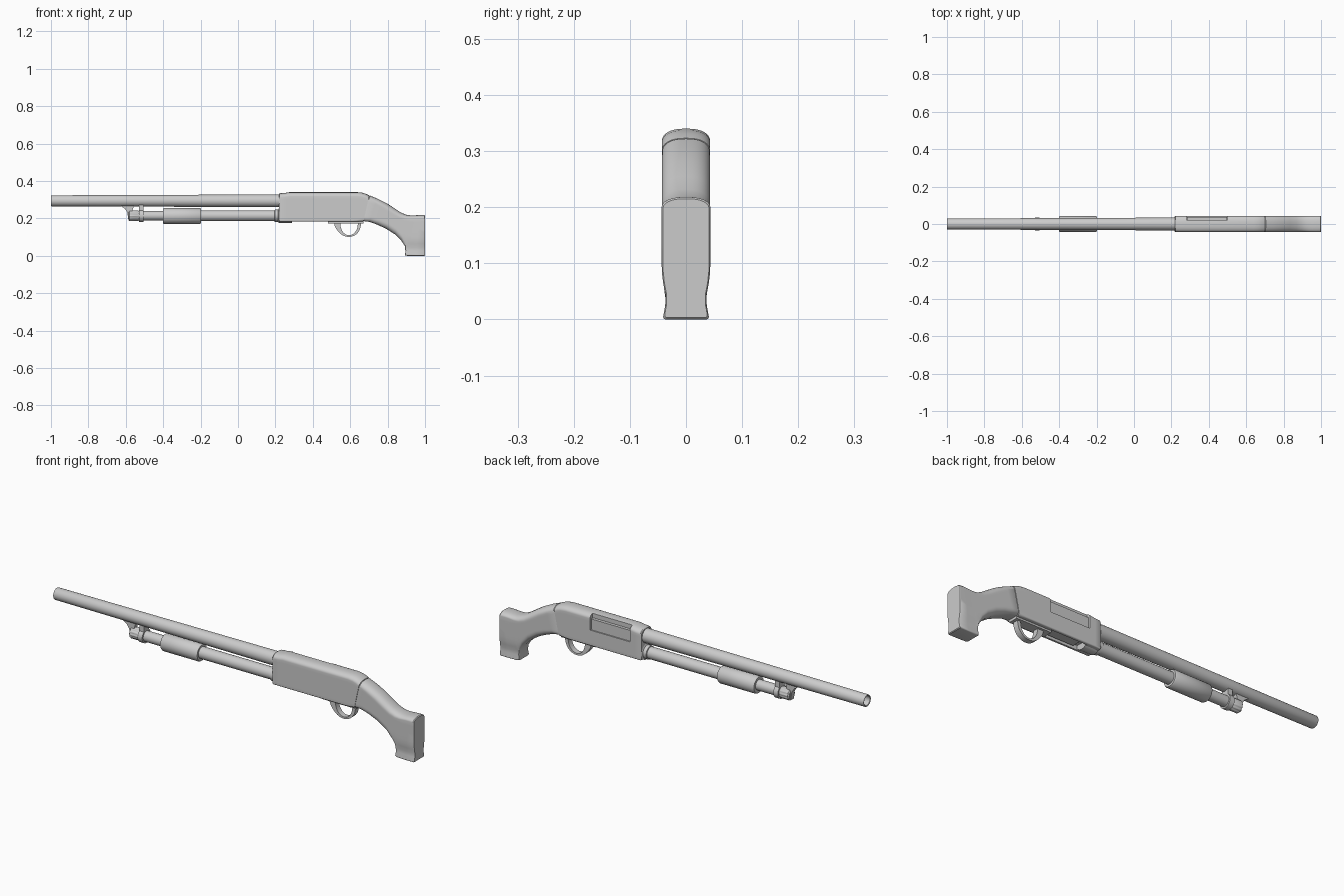
import bpy, bmesh, math

if "Cube" in bpy.data.objects:
    bpy.data.objects.remove(bpy.data.objects["Cube"])

grey = bpy.data.materials.new("grey metal")
grey.diffuse_color = (0.6, 0.6, 0.6, 1)
grey.use_nodes = True
grey.node_tree.nodes["Principled BSDF"].inputs["Base Color"].default_value = grey.diffuse_color


def finish(name, bm, angle=32):
    bmesh.ops.recalc_face_normals(bm, faces=bm.faces)
    me = bpy.data.meshes.new(name)
    bm.to_mesh(me)
    bm.free()
    ob = bpy.data.objects.new(name, me)
    bpy.context.collection.objects.link(ob)
    me.materials.append(grey)
    smooth(ob, angle)
    return ob


def smooth(ob, angle=32):
    bpy.ops.object.select_all(action='DESELECT')
    bpy.context.view_layer.objects.active = ob
    ob.select_set(True)
    bpy.ops.object.shade_smooth_by_angle(angle=math.radians(angle))


def skin(bm, rings, closed=False):
    """Bridge equal vertex rings; cap the ends unless closed into a loop."""
    n = len(rings[0])
    pairs = list(zip(rings, rings[1:])) + ([(rings[-1], rings[0])] if closed else [])
    for a, b in pairs:
        for i in range(n):
            j = (i + 1) % n
            bm.faces.new((a[i], a[j], b[j], b[i]))
    if not closed:
        bm.faces.new(rings[0])
        bm.faces.new(rings[-1])


def lathe(name, profile, zc, sides=32, ribs=0.0):
    """Revolve (x, radius) points about an axis along x at height zc."""
    bm = bmesh.new()
    rings = []
    for x, r in profile:
        ring = []
        for i in range(sides):
            a = 2 * math.pi * i / sides
            rr = r * (1 - ribs * (i % 4 > 1))
            ring.append(bm.verts.new((x, rr * math.cos(a), zc + rr * math.sin(a))))
        rings.append(ring)
    skin(bm, rings)
    return finish(name, bm)


def box(name, x, y, z):
    bm = bmesh.new()
    bmesh.ops.create_cube(bm, size=1)
    for v in bm.verts:
        for k, (lo, hi) in enumerate((x, y, z)):
            v.co[k] = lo if v.co[k] < 0 else hi
    return finish(name, bm)


def extrude(name, outline, half):
    """Extrude an (x, z) outline to y = +-half."""
    bm = bmesh.new()
    rings = [[bm.verts.new((x, y, z)) for x, z in outline] for y in (-half, half)]
    skin(bm, rings)
    return finish(name, bm)


def body_loft(name, sections, adjust=None):
    """Loft slanted sections: (top x, top z, bottom x, bottom z, half width, arch, bottom radius)."""
    bm = bmesh.new()
    rings = []
    for xt, zt, xb, zb, w, arch, rb in sections:
        h = math.hypot(xt - xb, zt - zb)
        half = []
        for i in range(6):      # rounded lower corner
            a = math.pi / 2 * i / 5
            half.append((w - rb + rb * math.sin(a), rb - rb * math.cos(a)))
        for i in range(1, 10):   # flat side
            half.append((w, rb + (h - arch - rb) * i / 10))
        for i in range(9):      # arched top
            a = math.pi / 2 * i / 8
            half.append((w * math.cos(a) ** 0.8 if i < 8 else 0, h - arch + arch * math.sin(a)))
        pts = half + [(-y, v) for y, v in reversed(half[:-1])]
        ring = []
        for y, v in pts:
            t = v / h
            x, z = xb + (xt - xb) * t, zb + (zt - zb) * t
            ring.append(bm.verts.new((x, y * (adjust(x, z) if adjust else 1), z)))
        rings.append(ring)
    skin(bm, rings)
    return finish(name, bm)


def cut(ob, cutter):
    m = ob.modifiers.new("cut", 'BOOLEAN')
    m.operation, m.solver, m.object = 'DIFFERENCE', 'EXACT', cutter
    bpy.ops.object.select_all(action='DESELECT')
    bpy.context.view_layer.objects.active = ob
    ob.select_set(True)
    bpy.ops.object.modifier_apply(modifier=m.name)
    bpy.data.objects.remove(cutter)


# Barrel with an open bore
lathe("barrel", [(-0.7, 0.023), (-0.998, 0.0235), (-1.0, 0.025), (-1.0, 0.028),
                 (-0.997, 0.0293), (-0.4, 0.0315), (0.24, 0.0345)], 0.294, 40)

# Magazine tube, sliding fore-end, collar and ribbed end cap
ZM = 0.214
lathe("magazine_tube", [(-0.54, 0.026), (-0.3, 0.026), (-0.3, 0.029), (0.26, 0.029)], ZM)
lathe("fore_end", [(-0.402, 0.031), (-0.402, 0.039), (-0.396, 0.0425),
                   (-0.204, 0.0425), (-0.198, 0.039), (-0.198, 0.031)], ZM - 0.001, 40)
lathe("tube_collar", [(0.195, 0.029), (0.197, 0.033), (0.215, 0.033)], ZM)
lathe("receiver_collar", [(0.215, 0.034), (0.218, 0.039), (0.29, 0.039)], ZM)
lathe("end_cap", [(-0.585, 0.022), (-0.58, 0.029), (-0.535, 0.029), (-0.53, 0.026)], ZM, 48, 0.06)

# Clamp and lug that join the tube to the barrel
lathe("clamp_ring", [(-0.53, 0.026), (-0.53, 0.034), (-0.505, 0.034), (-0.505, 0.026)], ZM)
box("clamp_block", (-0.53, -0.505), (-0.02, 0.02), (0.235, 0.28))
extrude("barrel_lug", [(-0.635, 0.272), (-0.622, 0.263), (-0.605, 0.252), (-0.592, 0.232),
                       (-0.586, 0.19), (-0.575, 0.19), (-0.565, 0.24), (-0.555, 0.272)], 0.012)

# Receiver with ejection port and loading port
receiver = body_loft("receiver", [
    (0.218, 0.331, 0.218, 0.185, 0.040, 0.022, 0.006),
    (0.222, 0.334, 0.222, 0.183, 0.0425, 0.022, 0.006),
    (0.25, 0.336, 0.25, 0.183, 0.043, 0.022, 0.006),
    (0.275, 0.340, 0.275, 0.183, 0.043, 0.022, 0.006),
    (0.64, 0.340, 0.61, 0.183, 0.043, 0.022, 0.006),
    (0.665, 0.337, 0.635, 0.183, 0.043, 0.022, 0.008),
    (0.685, 0.331, 0.655, 0.183, 0.043, 0.022, 0.012),
    (0.701, 0.323, 0.671, 0.183, 0.043, 0.023, 0.015)])
cut(receiver, box("port_cutter", (0.28, 0.50), (0.022, 0.08), (0.262, 0.38)))
cut(receiver, box("loading_cutter", (0.285, 0.485), (-0.03, 0.03), (0.1, 0.205)))
smooth(receiver)
extrude("bolt", [(0.284, 0.25), (0.496, 0.25), (0.496, 0.316), (0.284, 0.316)], 0.037)
box("shell_lifter", (0.32, 0.487), (-0.022, 0.022), (0.19, 0.207))

# Trigger plate and guard
box("trigger_plate", (0.48, 0.672), (-0.025, 0.025), (0.174, 0.19))
outer, inner = [], []
for i in range(25):
    a = math.pi * i / 24
    c, s = math.cos(a), math.sin(a) ** 0.85
    flare = 0.012 * max(0, -c) ** 8
    outer.append((0.592 + 0.066 * c - flare, 0.18 - 0.079 * s))
    inner.append((0.594 + 0.047 * c, 0.18 - 0.070 * s))
extrude("trigger_guard", outer + inner[::-1], 0.014)


# Stock: curved wrist ending in a deep butt, pinched near the toe
def pinch(x, z):
    return 1 - (0.17 * math.exp(-((z - 0.035) / 0.03) ** 2) if x > 0.87 else 0)


body_loft("stock", [
    (0.700, 0.319, 0.670, 0.187, 0.040, 0.024, 0.018),
    (0.705, 0.322, 0.675, 0.185, 0.0425, 0.024, 0.018),
    (0.745, 0.306, 0.705, 0.181, 0.043, 0.026, 0.022),
    (0.795, 0.281, 0.743, 0.167, 0.043, 0.028, 0.026),
    (0.835, 0.255, 0.790, 0.146, 0.043, 0.028, 0.028),
    (0.870, 0.232, 0.840, 0.114, 0.043, 0.026, 0.028),
    (0.898, 0.220, 0.874, 0.080, 0.043, 0.023, 0.024),
    (0.920, 0.216, 0.892, 0.052, 0.043, 0.020, 0.018),
    (0.935, 0.216, 0.895, 0.022, 0.043, 0.019, 0.014),
    (0.945, 0.216, 0.893, 0.003, 0.043, 0.018, 0.010),
    (0.955, 0.217, 0.905, 0.000, 0.043, 0.018, 0.008),
    (0.975, 0.218, 0.950, 0.000, 0.0435, 0.018, 0.006),
    (0.996, 0.218, 0.996, 0.000, 0.0435, 0.018, 0.006),
    (1.000, 0.215, 1.000, 0.003, 0.041, 0.017, 0.006)], pinch)
